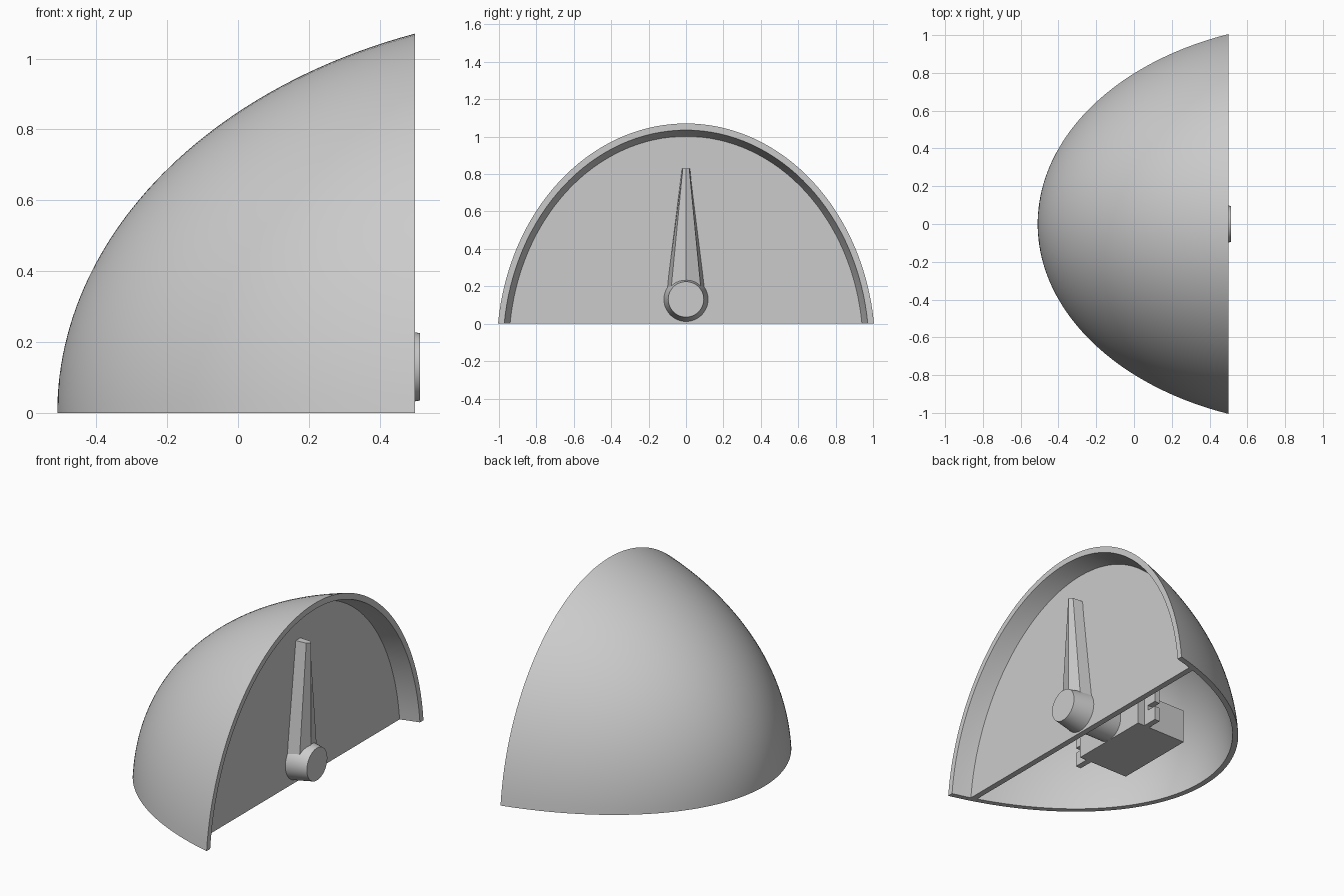
import bpy, bmesh, math
from mathutils import Vector

if "Cube" in bpy.data.objects:
    bpy.data.objects.remove(bpy.data.objects["Cube"])

grey = bpy.data.materials.new("light grey")
grey.use_nodes = True
grey.diffuse_color = (0.6, 0.6, 0.6, 1)
grey.node_tree.nodes["Principled BSDF"].inputs["Base Color"].default_value = (0.6, 0.6, 0.6, 1)

FRONT = 0.5      # x of the open rim
DEPTH = 1.01     # rim to nose
INNER = 0.967    # inner wall scale
PANEL = 0.39     # x of the dial face
LEAN = 0.2       # inward lean of the side walls


def finish(name, bm, angle=30):
    bmesh.ops.remove_doubles(bm, verts=bm.verts, dist=1e-5)
    bmesh.ops.recalc_face_normals(bm, faces=bm.faces)
    mesh = bpy.data.meshes.new(name)
    bm.to_mesh(mesh)
    bm.free()
    obj = bpy.data.objects.new(name, mesh)
    mesh.materials.append(grey)
    bpy.context.collection.objects.link(obj)
    bpy.ops.object.select_all(action='DESELECT')
    obj.select_set(True)
    bpy.context.view_layer.objects.active = obj
    bpy.ops.object.shade_smooth_by_angle(angle=math.radians(angle))
    return obj


def arch(t, steps=64):
    """Cross-section of the dome at distance t from the nose."""
    r = math.sqrt(max(0, 1.495 * t - 0.4899 * t * t))
    pts = []
    for i in range(steps + 1):
        a = math.pi * i / steps
        s = math.sin(a)
        y = math.sqrt(max(0, (1 - s) * (1 + (1 - LEAN) * s)))
        pts.append((FRONT - DEPTH + t, math.copysign(y, math.cos(a)) * r, 1.065 * s * r))
    return pts


def prism(name, pts, offset, angle=30):
    """Extrude a flat outline along a vector."""
    bm = bmesh.new()
    face = bm.faces.new([bm.verts.new(p) for p in pts])
    new = bmesh.ops.extrude_face_region(bm, geom=[face])["geom"]
    bmesh.ops.translate(bm, verts=[v for v in new if isinstance(v, bmesh.types.BMVert)],
                        vec=Vector(offset))
    # the source face stays as the far cap
    return finish(name, bm, angle)


def box(name, lo, hi):
    pts = [(lo[0], lo[1], lo[2]), (lo[0], hi[1], lo[2]), (lo[0], hi[1], hi[2]), (lo[0], lo[1], hi[2])]
    return prism(name, pts, (hi[0] - lo[0], 0, 0))


def cone_x(name, x0, x1, r0, r1, z):
    """Round part whose axis runs along x."""
    bm = bmesh.new()
    rings = []
    for x, r in ((x0, r0), (x1, r1)):
        rings.append([bm.verts.new((x, r * math.cos(a), z + r * math.sin(a)))
                      for a in (math.tau * i / 48 for i in range(48))])
        bm.faces.new(rings[-1])
    for i in range(48):
        j = (i + 1) % 48
        bm.faces.new((rings[0][i], rings[0][j], rings[1][j], rings[1][i]))
    return finish(name, bm)


# Hollow dome shell, outer skin from nose to rim, then inner skin back
bm = bmesh.new()
outer = [arch(DEPTH * (k / 48) ** 2) for k in range(49)]
inner = [[(FRONT + (x - FRONT) * INNER, y * INNER, z * INNER) for x, y, z in row] for row in outer]
grid = [[bm.verts.new(p) for p in row] for row in outer + inner[::-1]]
rows = len(grid)
for a, b in zip(grid, grid[1:]):
    for i in range(len(a) - 1):
        bm.faces.new((a[i], a[i + 1], b[i + 1], b[i]))
# flat bottom edge joining both skins
for k in range(48):
    o, n = k, rows - 1 - k
    for i in (0, -1):
        bm.faces.new((grid[o][i], grid[o + 1][i], grid[n - 1][i], grid[n][i]))
finish("dome_shell", bm, 40)

# Dial face set back inside the rim
t = DEPTH - (FRONT - PANEL) / INNER
face = [(PANEL, y * INNER, z * INNER) for x, y, z in arch(t)]
prism("dial_face", face, (-0.035, 0, 0))

# Hub and ridged pointer
HUB_Z = 0.13
cone_x("pointer_hub", PANEL - 0.01, 0.513, 0.12, 0.095, HUB_Z)
bm = bmesh.new()
ends = []
for z, w in ((0.17, 0.104), (0.83, 0.022)):
    section = ((PANEL - 0.01, -w), (0.455, -0.78 * w), (0.475, 0), (0.455, 0.78 * w), (PANEL - 0.01, w))
    ends.append([bm.verts.new((x, y, z)) for x, y in section])
    bm.faces.new(ends[-1])
for i in range(5):
    j = (i + 1) % 5
    bm.faces.new((ends[0][i], ends[0][j], ends[1][j], ends[1][i]))
finish("pointer", bm, 5)

# Motor behind the dial face
box("motor_body", (-0.15, -0.25, 0.03), (0.18, 0.25, 0.23))
cone_x("motor_collar", 0.17, PANEL - 0.02, 0.1, 0.1, HUB_Z)
for side, label in ((1, "back"), (-1, "front")):
    tab = [(0.24, 0.03), (0.34, 0.03), (0.34, 0.115), (0.28, 0.115),
           (0.28, 0.145), (0.34, 0.145), (0.34, 0.23), (0.24, 0.23)]
    prism(label + "_motor_tab", [(0.1, side * y, z) for y, z in tab], (0.035, 0, 0))
